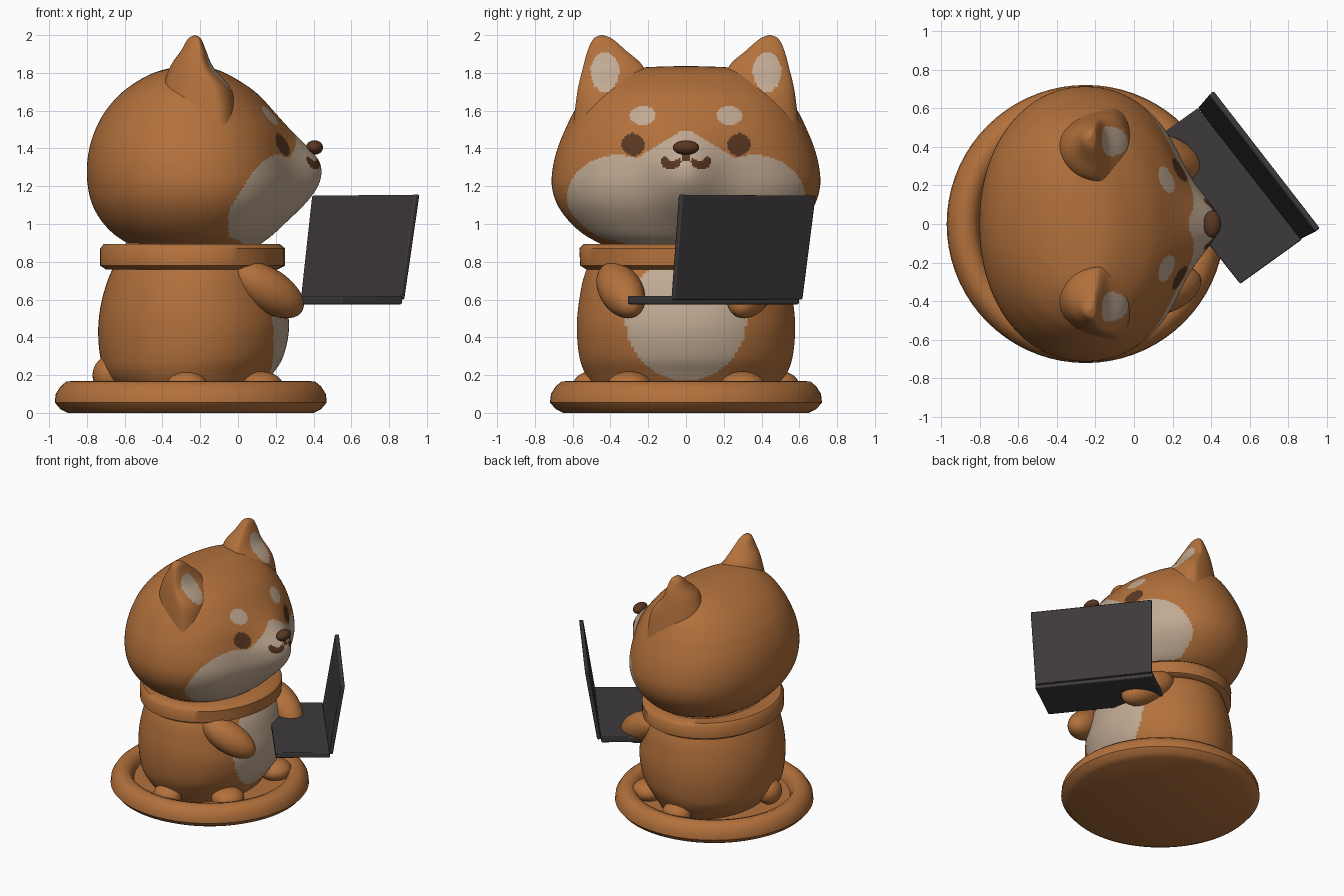
import bpy, bmesh, math
from mathutils import Vector, Matrix

if "Cube" in bpy.data.objects:
    bpy.data.objects.remove(bpy.data.objects["Cube"])


def material(name, rgb):
    m = bpy.data.materials.new(name)
    m.diffuse_color = (*rgb, 1)
    m.use_nodes = True
    m.node_tree.nodes["Principled BSDF"].inputs["Base Color"].default_value = m.diffuse_color
    return m


ORANGE = material("orange fur", (0.45, 0.165, 0.045))
CREAM = material("cream fur", (0.53, 0.40, 0.29))
BROWN = material("dark brown", (0.10, 0.038, 0.015))
BLACK = material("dark grey", (0.048, 0.042, 0.045))


def finish(name, bm, mats, rule=None, angle=40):
    bmesh.ops.remove_doubles(bm, verts=bm.verts, dist=1e-5)
    bmesh.ops.recalc_face_normals(bm, faces=bm.faces)
    if rule:
        for f in bm.faces:
            f.material_index = rule(f.calc_center_median(), f.normal)
    me = bpy.data.meshes.new(name)
    bm.to_mesh(me)
    bm.free()
    for m in mats:
        me.materials.append(m)
    ob = bpy.data.objects.new(name, me)
    bpy.context.collection.objects.link(ob)
    bpy.ops.object.select_all(action='DESELECT')
    ob.select_set(True)
    bpy.context.view_layer.objects.active = ob
    bpy.ops.object.shade_smooth_by_angle(angle=math.radians(angle))
    return ob


def spline(rows, steps):
    """Catmull-Rom through the control rows."""
    out = []
    for i in range(len(rows) - 1):
        p = [rows[max(i - 1, 0)], rows[i], rows[i + 1], rows[min(i + 2, len(rows) - 1)]]
        for k in range(steps):
            t = k / steps
            out.append([0.5 * (2 * b + (c - a) * t + (2 * a - 5 * b + 4 * c - d) * t * t
                               + (3 * b - a - 3 * c + d) * t ** 3) for a, b, c, d in zip(*p)])
    return out + [list(rows[-1])]


def loft(name, rows, mats, segs=64, steps=1, rule=None, yc=None, front=0.5,
         power=1.0, dense=0.0, warp=None, angle=40):
    """Stack of oval rings; each row is z, back x, front x, half width (, centre y)."""
    rows = [r if len(r) == 5 else (*r, 0) for r in rows]
    bm = bmesh.new()
    rings = []
    for z, xb, xf, w, cy in spline(rows, steps):
        xc = xf - front * (xf - xb)
        ring = []
        for i in range(segs):
            t = 2 * math.pi * i / segs
            t -= dense * math.sin(t)
            c, s = math.cos(t), math.sin(t)
            c, s = (math.copysign(abs(v) ** power, v) for v in (c, s))
            x = xc + c * ((xf - xc) if c > 0 else (xc - xb))
            y = cy + s * w
            if warp and c > 0:
                x += warp(y, z)
            ring.append(bm.verts.new((x, y, z)))
        rings.append(ring)
    for a, b in zip(rings, rings[1:]):
        for i in range(segs):
            j = (i + 1) % segs
            bm.faces.new((a[i], a[j], b[j], b[i]))
    bm.faces.new(rings[0])
    bm.faces.new(rings[-1])
    return finish(name, bm, mats, rule, angle)


def blob(name, loc, scale, mat, direction=(0, 0, 1)):
    bm = bmesh.new()
    rot = Vector(direction).to_track_quat('Z', 'Y').to_matrix().to_4x4()
    bmesh.ops.create_uvsphere(bm, u_segments=32, v_segments=20, radius=1,
                              matrix=Matrix.Translation(loc) @ rot @ Matrix.Diagonal((*scale, 1)))
    return finish(name, bm, [mat])


def slab(name, lower, upper, mat):
    bm = bmesh.new()
    a = [bm.verts.new(p) for p in lower]
    b = [bm.verts.new(p) for p in upper]
    bm.faces.new(a)
    bm.faces.new(b)
    for i in range(4):
        j = (i + 1) % 4
        bm.faces.new((a[i], a[j], b[j], b[i]))
    ob = finish(name, bm, [mat], angle=30)
    bev = ob.modifiers.new("soft edges", 'BEVEL')
    bev.width = 0.007
    bev.segments = 2


def oval(y, z, cy, cz, ry, rz):
    return ((y - cy) / ry) ** 2 + ((z - cz) / rz) ** 2 < 1


# Round dish with raised rim
dish = [(0, 0), (0, .65), (.02, .69), (.055, .72), (.10, .715), (.14, .69), (.165, .66),
        (.17, .62), (.155, .58), (.12, .56), (.09, .55), (.09, 0)]
loft("dish", [(z, -.25 - r, -.25 + r, r) for z, r in dish], [ORANGE], 72)

# Body with cream belly
body_rows = [(.08, -.60, .10, .46), (.2, -.70, .18, .53), (.3, -.73, .24, .565),
             (.45, -.74, .27, .578), (.6, -.72, .25, .565), (.75, -.67, .20, .53),
             (.92, -.58, .08, .44)]
loft("body", body_rows, [ORANGE, CREAM], 144, 14, dense=0.4,
     rule=lambda c, n: int(c.x > 0 and oval(c.y, c.z, 0, .50, .32, .33)))

# Neck band
loft("neck_band", [(.78, -.58, .08, .44), (.76, -.70, .21, .53), (.78, -.73, .25, .56),
                   (.87, -.73, .25, .565), (.895, -.71, .22, .54), (.89, -.58, .08, .44)],
     [ORANGE], 72, angle=50)


# Head with muzzle bulge and painted face
def muzzle(y, z):
    sz = 0.17 if z > 1.3 else 0.25
    return 0.15 * math.exp(-(y / 0.19) ** 2 - ((z - 1.3) / sz) ** 2)


def face_colour(c, n):
    y, z = abs(c.y), c.z
    if c.x < -0.05:
        return 0
    if oval(y, z, .28, 1.42, .06, .06):                      # eyes
        return 2
    if oval(y, z, .08, 1.33, .055, .038) and not oval(y, z, .07, 1.365, .035, .03):
        return 2                                             # mouth
    if y < .018 and 1.33 < z < 1.4:
        return 2
    if oval(y, z, .23, 1.575, .068, .05):                    # brows
        return 1
    cheeks = oval(y, z, .36, 1.14, .27, .225) or oval(y, z, 0, 1.1, .6, .24)
    bridge = y < .36 and 1.0 < z < min(1.49, 1.51 - .62 * y)
    return int(cheeks or bridge)


head_rows = [(.86, -.25, -.25, 0), (.87, -.50, .04, .35), (.92, -.62, .14, .50),
             (1.0, -.71, .21, .605), (1.1, -.77, .27, .68), (1.2, -.795, .295, .71),
             (1.3, -.80, .29, .705), (1.4, -.787, .27, .68), (1.5, -.755, .24, .64),
             (1.6, -.70, .18, .59), (1.7, -.61, .09, .52), (1.785, -.48, -.04, .41),
             (1.825, -.36, -.14, .27), (1.837, -.25, -.25, 0)]
loft("head", head_rows, [ORANGE, CREAM, BROWN], 256, 12, rule=face_colour,
     power=0.95, dense=0.5, warp=muzzle, angle=60)

# Nose
blob("nose", (.405, 0, 1.405), (.045, .07, .038), BROWN)

for s, side in ((1, "left"), (-1, "right")):
    # Ear, flat in front and rounded behind, with cream inside
    ear = [(1.5, -.42, .00, .19, .41), (1.7, -.40, -.03, .185, .39), (1.83, -.36, -.13, .16, .385),
           (1.92, -.30, -.17, .10, .42), (1.98, -.265, -.195, .05, .44), (2.0, -.23, -.225, .005, .445)]
    loft(side + "_ear", [(*r[:4], s * r[4]) for r in ear], [ORANGE, CREAM], 96, 12, front=0.25,
         rule=lambda c, n: int(n.x > 0.2 and oval(abs(c.y), c.z, .43, 1.805, .075, .105)))
    # Limbs
    blob(side + "_arm", (.16, s * .345, .65), (.115, .115, .22), ORANGE, (.8, -.32 * s, -.51))
    blob(side + "_front_foot", (.12, s * .3, .14), (.12, .12, .08), ORANGE)
    blob(side + "_hind_foot", (-.27, s * .5, .14), (.11, .1, .08), ORANGE)

# Tail
blob("tail", (-.68, -.08, .2), (.09, .1, .1), ORANGE)

# Open portable computer, turned towards the side
base = [(.33, .60), (.87, -.08), (.55, -.31), (.01, .37)]
slab("computer_base", [(x, y, .575) for x, y in base], [(x, y, .618) for x, y in base], BLACK)
screen = [(.33, .60, .60), (.86, -.08, .60), (.94, -.04, 1.155), (.39, .67, 1.15)]
slab("computer_screen", screen, [(x + .023, y + .019, z) for x, y, z in screen], BLACK)
